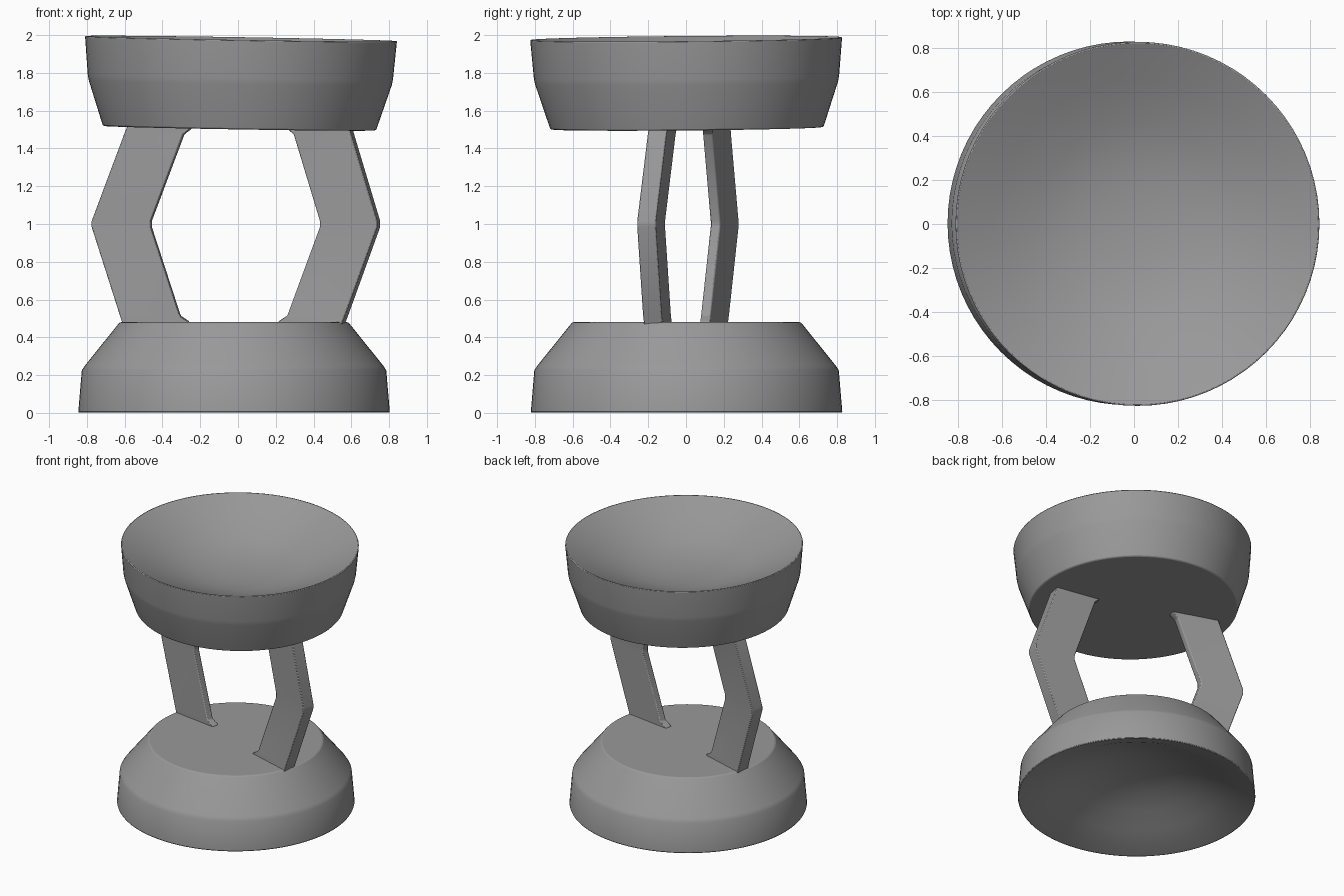
import bpy, bmesh, math
from mathutils import Vector

if "Cube" in bpy.data.objects:
    bpy.data.objects.remove(bpy.data.objects["Cube"])

grey = bpy.data.materials.new("plain grey")
grey.diffuse_color = (0.32, 0.32, 0.32, 1)
grey.use_nodes = True
grey.node_tree.nodes["Principled BSDF"].inputs["Base Color"].default_value = grey.diffuse_color


def finish(bm, name, bevel):
    bmesh.ops.recalc_face_normals(bm, faces=bm.faces)
    me = bpy.data.meshes.new(name)
    bm.to_mesh(me)
    bm.free()
    ob = bpy.data.objects.new(name, me)
    bpy.context.collection.objects.link(ob)
    me.materials.append(grey)
    bpy.ops.object.select_all(action='DESELECT')
    ob.select_set(True)
    bpy.context.view_layer.objects.active = ob
    bpy.ops.object.shade_smooth_by_angle(angle=math.radians(35))
    mod = ob.modifiers.new("soft edges", 'BEVEL')
    mod.width = bevel
    mod.segments = 2
    mod.limit_method = 'ANGLE'
    mod.angle_limit = math.radians(30)
    return ob


def lathe(name, profile, n=80):
    """Closed turned body from (radius, z) points, poles at both ends."""
    bm = bmesh.new()
    rings = []
    for r, z in profile:
        if r == 0:
            rings.append([bm.verts.new((0, 0, z))] * n)
        else:
            rings.append([bm.verts.new((r * math.cos(2 * math.pi * i / n),
                                        r * math.sin(2 * math.pi * i / n), z))
                          for i in range(n)])
    for a, b in zip(rings, rings[1:]):
        for i in range(n):
            j = (i + 1) % n
            quad = list(dict.fromkeys((a[i], a[j], b[j], b[i])))
            bm.faces.new(quad)
    return finish(bm, name, 0.008)


# base: drum with sloped shoulder and hollow underside
base = lathe("base", [(0, 0.25), (0.15, 0.24), (0.3, 0.21), (0.45, 0.155),
                      (0.6, 0.085), (0.7, 0.04), (0.825, 0), (0.806, 0.225),
                      (0.79, 0.25), (0.605, 0.48), (0, 0.48)])
base.location = (-0.021, 0.003, 0)

# bowl: slightly tilted dish with a shallow hollow
bowl = lathe("bowl", [(0, 0), (0.723, 0), (0.802, 0.24), (0.808, 0.27),
                      (0.826, 0.478), (0.65, 0.395), (0.45, 0.31),
                      (0.3, 0.27), (0.15, 0.25), (0, 0.245)])
bowl.location = (0.008, 0.005, 1.507)
bowl.rotation_euler = Vector((0, 0, 1)).rotation_difference(
    Vector((0.0165, -0.009, 1))).to_euler()

# struts: bent wedge-shaped plates, thicker on the outside
# level: z, centre x, centre y, inner x, outer x, y shift
levels = [(0.45, -0.023, 0.0, 0.225, 0.583, 0.047),
          (0.485, -0.022, 0.0, 0.235, 0.594, 0.045),
          (0.515, -0.021, 0.0, 0.281, 0.605, 0.041),
          (0.985, -0.011, 0.01, 0.444, 0.765, 0.0),
          (1.015, -0.011, 0.01, 0.444, 0.765, 0.0),
          (1.475, 0.006, 0.018, 0.288, 0.61, 0.048),
          (1.505, 0.008, 0.02, 0.25, 0.6, 0.052),
          (1.54, 0.009, 0.02, 0.24, 0.588, 0.055)]


def strut(name, side):
    bm = bmesh.new()
    rings = []
    for z, cx, cy, xi, xo, s in levels:
        corners = [(xi, -0.17), (xo - 0.018, -0.27), (xo, -0.17), (xi + 0.01, -0.12)]
        rings.append([bm.verts.new((cx + side * x, cy + side * (y + s), z))
                      for x, y in corners])
    for a, b in zip(rings, rings[1:]):
        for i in range(4):
            j = (i + 1) % 4
            bm.faces.new((a[i], a[j], b[j], b[i]))
    bm.faces.new(rings[0])
    bm.faces.new(rings[-1])
    return finish(bm, name, 0.006)


strut("right_strut", 1)
strut("left_strut", -1)
